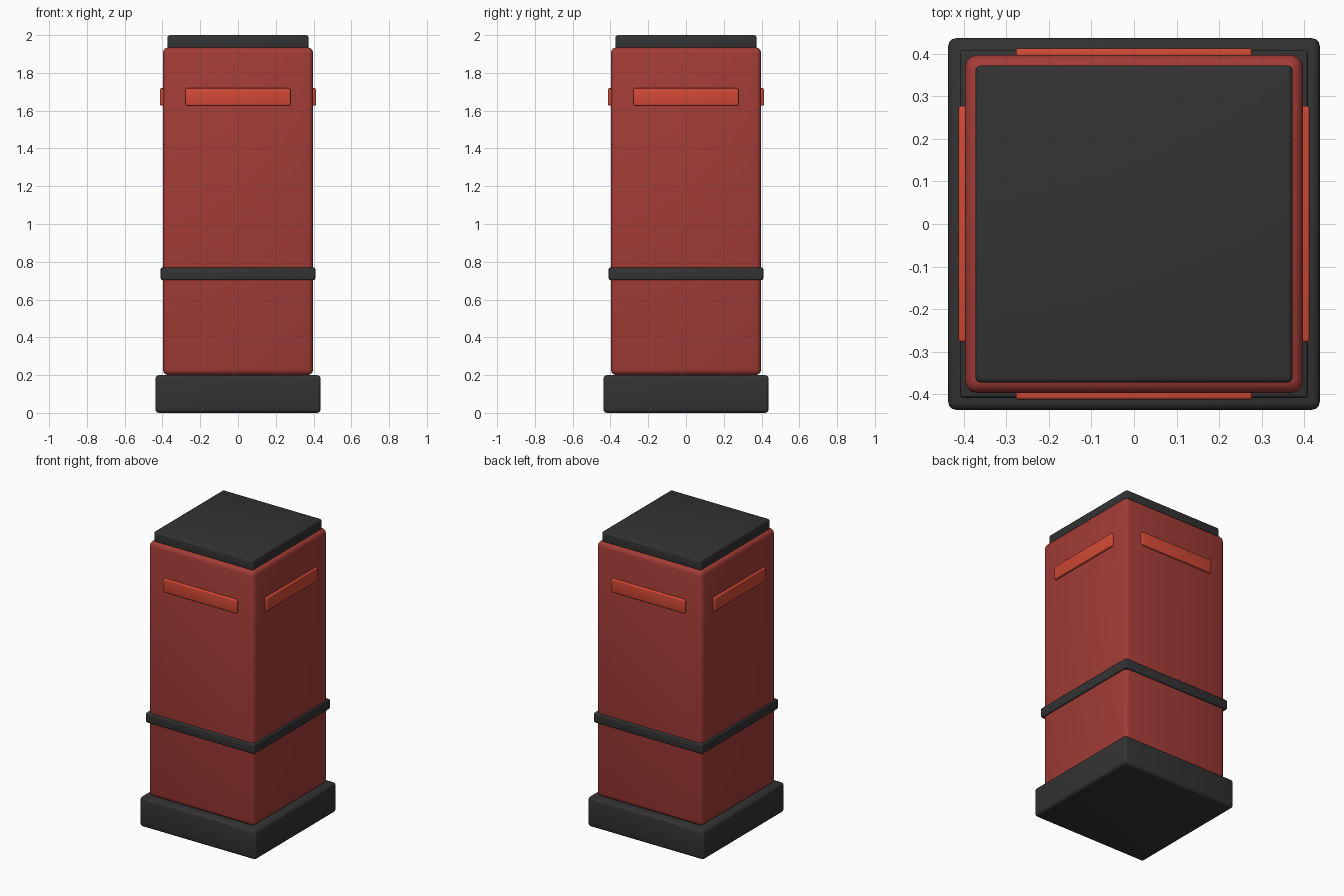
import bpy, math

default = bpy.data.objects.get("Cube")
if default:
    bpy.data.objects.remove(default, do_unlink=True)


def material(name, rgb):
    mat = bpy.data.materials.new(name)
    mat.use_nodes = True
    colour = (*rgb, 1.0)
    mat.diffuse_color = colour
    mat.node_tree.nodes["Principled BSDF"].inputs["Base Color"].default_value = colour
    return mat


charcoal = material("charcoal", (0.033, 0.033, 0.033))
brick_red = material("brick red", (0.36, 0.045, 0.037))
bright_red = material("bright red", (0.64, 0.066, 0.035))


def rounded_box(name, size, location, mat, bevel, angle=0.0):
    """Box with softened edges; size is (x, y, z)."""
    bpy.ops.mesh.primitive_cube_add(size=1, location=location)
    obj = bpy.context.object
    obj.name = name
    obj.scale = size
    bpy.ops.object.transform_apply(location=False, rotation=False, scale=True)
    obj.rotation_euler.z = angle
    obj.data.materials.append(mat)
    mod = obj.modifiers.new("soft edges", "BEVEL")
    mod.width = bevel
    mod.segments = 3
    bpy.ops.object.modifier_apply(modifier=mod.name)
    bpy.ops.object.shade_smooth_by_angle(angle=math.radians(35))
    return obj


def tier(name, half, bottom, top, mat, bevel):
    """Square block centred on the vertical axis."""
    return rounded_box(name, (2 * half, 2 * half, top - bottom),
                       (0, 0, (bottom + top) / 2), mat, bevel)


# Stacked square blocks
tier("base_plinth", 0.437, 0.0, 0.2, charcoal, 0.018)
tier("pillar_body", 0.398, 0.2, 1.935, brick_red, 0.03)
tier("waist_band", 0.409, 0.703, 0.77, charcoal, 0.008)
tier("top_cap", 0.373, 1.925, 2.0, charcoal, 0.012)

# One raised slot plate on each side
for i, side in enumerate(("front", "left", "back", "right")):
    angle = i * math.pi / 2
    reach = 0.396
    rounded_box(side + "_slot_plate", (0.556, 0.034, 0.092),
                (reach * math.sin(angle), -reach * math.cos(angle), 1.673),
                bright_red, 0.007, angle)
